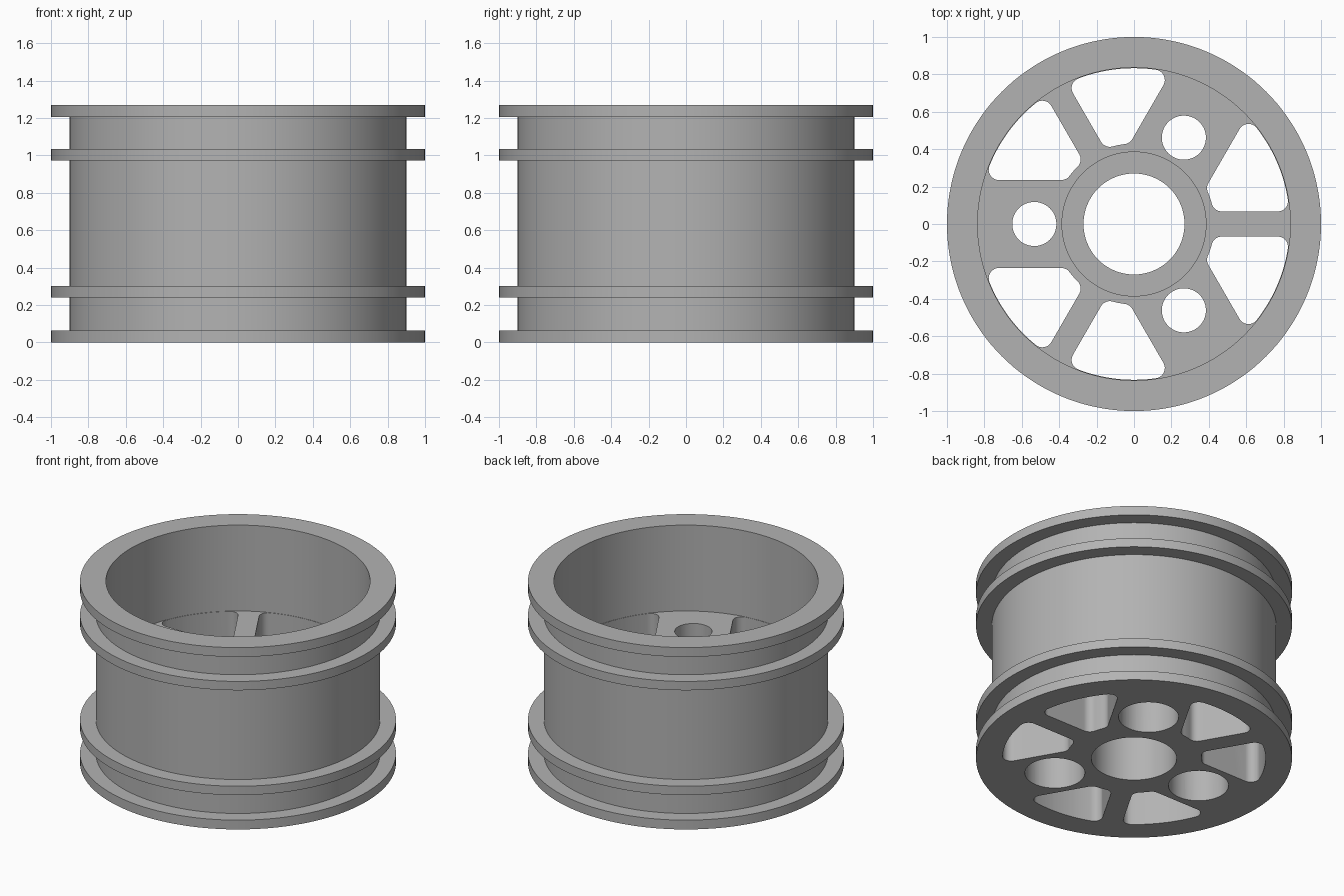
import bpy, bmesh
from math import asin, cos, sin, pi, radians
from mathutils import Matrix, Vector

if "Cube" in bpy.data.objects:
    bpy.data.objects.remove(bpy.data.objects["Cube"], do_unlink=True)

HEIGHT, WEB_TOP, HUB_FLOOR = 1.27, 0.67, 0.5
RIM, BARREL, INNER, HUB, BORE = 1.0, 0.9, 0.836, 0.385, 0.27
FLANGES = [(0, 0.065), (0.24, 0.302), (0.972, 1.034), (1.205, HEIGHT)]

grey = bpy.data.materials.new("plain grey")
grey.use_nodes = True
colour = (0.45, 0.45, 0.45, 1)
grey.diffuse_color = colour
grey.node_tree.nodes["Principled BSDF"].inputs["Base Color"].default_value = colour


def finish(name, bm):
    """Turn a bmesh into a named object."""
    bmesh.ops.recalc_face_normals(bm, faces=bm.faces[:])
    mesh = bpy.data.meshes.new(name)
    bm.to_mesh(mesh)
    bm.free()
    mesh.materials.append(grey)
    obj = bpy.data.objects.new(name, mesh)
    bpy.context.collection.objects.link(obj)
    return obj


def lathe(name, profile, steps=144):
    """Spin a closed (radius, z) outline about the z axis."""
    bm = bmesh.new()
    verts = [bm.verts.new((r, 0, z)) for r, z in profile]
    edges = [bm.edges.new((v, verts[i - 1])) for i, v in enumerate(verts)]
    bmesh.ops.spin(bm, geom=verts + edges, cent=(0, 0, 0), axis=(0, 0, 1),
                   angle=2 * pi, steps=steps, use_merge=True)
    bmesh.ops.remove_doubles(bm, verts=bm.verts[:], dist=1e-5)
    return finish(name, bm)


def prism(bm, outline, z0, z1):
    """Add an upright prism with the given flat outline."""
    face = bm.faces.new([bm.verts.new((p.x, p.y, z0)) for p in outline])
    out = bmesh.ops.extrude_face_region(bm, geom=[face], use_keep_orig=True)
    top = [g for g in out["geom"] if isinstance(g, bmesh.types.BMVert)]
    bmesh.ops.translate(bm, verts=top, vec=(0, 0, z1 - z0))


def polar(r, a):
    return Vector((r * cos(a), r * sin(a), 0))


def arc(centre, r, a0, a1, n):
    return [centre + polar(r, a0 + (a1 - a0) * i / n) for i in range(n + 1)]


def pocket_outline(narrow=0.067, wide=0.235, r_in=0.43, r_out=0.833, f=0.055):
    """Rounded opening between a narrow spoke at 0 and a wide spoke at 60 degrees."""
    a, b = r_in + f, r_out - f
    t1, t2 = asin((narrow + f) / a), asin((narrow + f) / b)
    t3, t4 = pi / 3 - asin((wide + f) / b), pi / 3 - asin((wide + f) / a)
    side = radians(150)
    zero = Vector((0, 0, 0))
    pts = arc(polar(a, t1), f, t1 + pi, 1.5 * pi, 8)
    pts += arc(polar(b, t2), f, -pi / 2, t2, 8)
    pts += arc(zero, r_out, t2, t3, 14)[1:-1]
    pts += arc(polar(b, t3), f, t3, side, 8)
    pts += arc(polar(a, t4), f, side, t4 + pi, 8)
    pts += arc(zero, r_in, t4, t1, 4)[1:-1]
    return pts


# Rim barrel, flanges, web and recessed hub in one turned profile
profile = [(BORE, 0)]
for low, high in FLANGES:
    if low > 0:
        profile.append((BARREL, low))
    profile += [(RIM, low), (RIM, high)]
    if high < HEIGHT:
        profile.append((BARREL, high))
profile += [(INNER, HEIGHT), (INNER, WEB_TOP), (HUB, WEB_TOP),
            (HUB, HUB_FLOOR), (BORE, HUB_FLOOR)]
wheel = lathe("wheel_rim", profile)

# Six spoke openings, mirrored about each narrow spoke
cut = bmesh.new()
for j in range(3):
    turn = Matrix.Rotation(j * 2 * pi / 3, 3, "Z")
    for s in (1, -1):
        prism(cut, [turn @ Vector((p.x, s * p.y, 0)) for p in pocket_outline()],
              -0.1, WEB_TOP + 0.1)
cutters = [finish("spoke_opening_cutter", cut)]

# Bolt holes through the wide spokes, counterbored from below
for name, radius, top in (("bolt_hole_cutter", 0.118, WEB_TOP + 0.1),
                          ("counterbore_cutter", 0.19, 0.45)):
    cut = bmesh.new()
    for j in range(3):
        centre = polar(0.533, pi / 3 + j * 2 * pi / 3)
        prism(cut, arc(centre, radius, 0, 2 * pi, 48)[:-1], -0.1, top)
    cutters.append(finish(name, cut))

# Cut the openings and drop the cutters
for c in cutters:
    mod = wheel.modifiers.new(c.name, "BOOLEAN")
    mod.operation, mod.solver, mod.object = "DIFFERENCE", "EXACT", c
result = bpy.data.meshes.new_from_object(
    wheel.evaluated_get(bpy.context.evaluated_depsgraph_get()))
wheel.modifiers.clear()
wheel.data = result
for c in cutters:
    bpy.data.objects.remove(c, do_unlink=True)

bpy.ops.object.select_all(action="DESELECT")
wheel.select_set(True)
bpy.context.view_layer.objects.active = wheel
bpy.ops.object.shade_smooth_by_angle(angle=radians(30))
